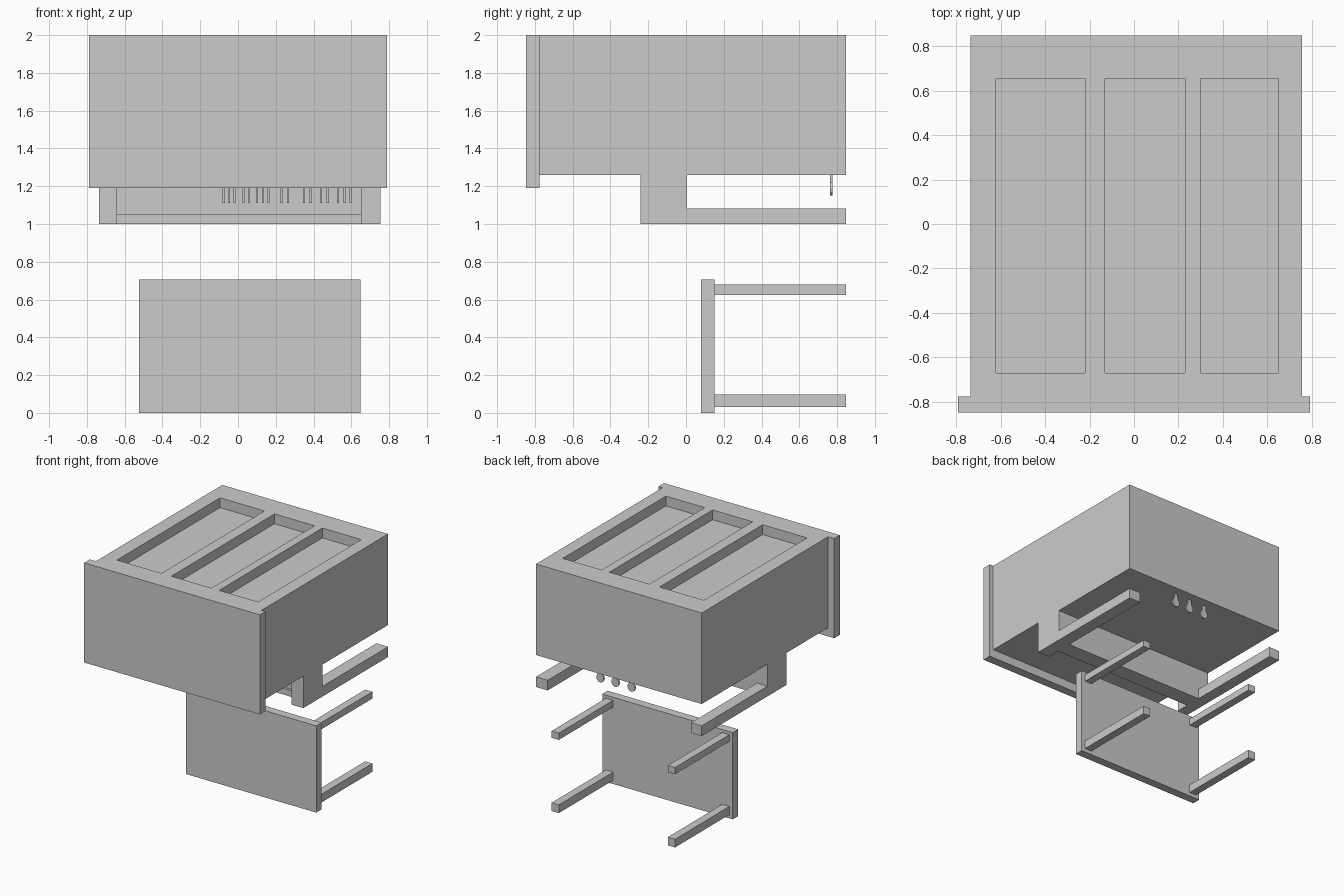
import bpy, bmesh, math

if "Cube" in bpy.data.objects:
    bpy.data.objects.remove(bpy.data.objects["Cube"])


def prism(name, pts, axis, a, b):
    """Extrude a 2D outline along axis: 'x' uses (y, z) points, 'y' uses (x, z)."""
    bm = bmesh.new()
    co = (lambda p: (a, p[0], p[1])) if axis == 'x' else (lambda p: (p[0], a, p[1]))
    face = bm.faces.new([bm.verts.new(co(p)) for p in pts])
    ext = bmesh.ops.extrude_face_region(bm, geom=[face])
    vec = (b - a, 0, 0) if axis == 'x' else (0, b - a, 0)
    bmesh.ops.translate(bm, vec=vec,
                        verts=[v for v in ext['geom'] if isinstance(v, bmesh.types.BMVert)])
    bmesh.ops.recalc_face_normals(bm, faces=bm.faces)
    me = bpy.data.meshes.new(name)
    bm.to_mesh(me)
    bm.free()
    ob = bpy.data.objects.new(name, me)
    bpy.context.collection.objects.link(ob)
    return ob


def box(name, x, y, z):
    return prism(name, [(y[0], z[0]), (y[1], z[0]), (y[1], z[1]), (y[0], z[1])], 'x', *x)


# Upright piano lying on its front: cabinet with three recessed back panels
L, R = -0.735, 0.755
cabinet = box("piano_cabinet", (L, R), (-0.775, 0.848), (1.26, 2.0))
for i, span in enumerate([(-0.62, -0.22), (-0.13, 0.23), (0.30, 0.65)]):
    cutter = box(f"panel_cutter_{i}", span, (-0.67, 0.655), (1.92, 2.1))
    cutter.hide_render = True
    cutter.hide_set(True)
    mod = cutter_mod = cabinet.modifiers.new(f"panel_{i}", 'BOOLEAN')
    mod.operation = 'DIFFERENCE'
    mod.solver = 'EXACT'
    mod.object = cutter

# Overhanging lid
box("piano_lid", (-0.79, 0.79), (-0.848, -0.775), (1.19, 2.0))

# Key-bed cheeks, each running into a front leg
side = [(-0.24, 1.26), (-0.24, 1.0), (0.848, 1.0), (0.848, 1.083), (0.005, 1.083), (0.005, 1.26)]
prism("left_cheek_and_leg", side, 'x', L, -0.64)
prism("right_cheek_and_leg", side, 'x', 0.65, R)

# Key bed with raised front slip
bed = [(0.005, 1.0), (0.005, 1.26), (-0.11, 1.26), (-0.11, 1.05), (-0.13, 1.05), (-0.13, 1.0)]
prism("key_bed", bed, 'x', -0.64, 0.65)

# Black keys
for x in (-0.075, -0.048, -0.018, 0.028, 0.058, 0.10, 0.132, 0.162, 0.23, 0.265,
          0.35, 0.385, 0.44, 0.475, 0.53, 0.565, 0.595):
    box("black_key", (x - 0.006, x + 0.006), (-0.14, -0.11), (1.11, 1.26))

# Pedals: narrow stem widening to a rounded tip
for x in (0.23, 0.095, -0.05):
    arc = [(x + 0.034 * math.cos(t), 1.187 + 0.037 * math.sin(t))
           for t in (math.radians(120 + 30 * k) for k in range(11))]
    prism("pedal", [(x + 0.016, 1.26), (x - 0.016, 1.26)] + arc, 'y', 0.762, 0.775)

# Bench: seat and four square legs
box("bench_seat", (-0.525, 0.648), (0.08, 0.15), (0.0, 0.705))
for x in (-0.495, 0.55):
    for z in ((0.03, 0.097), (0.625, 0.68)):
        box("bench_leg", (x, x + 0.065), (0.15, 0.848), z)
